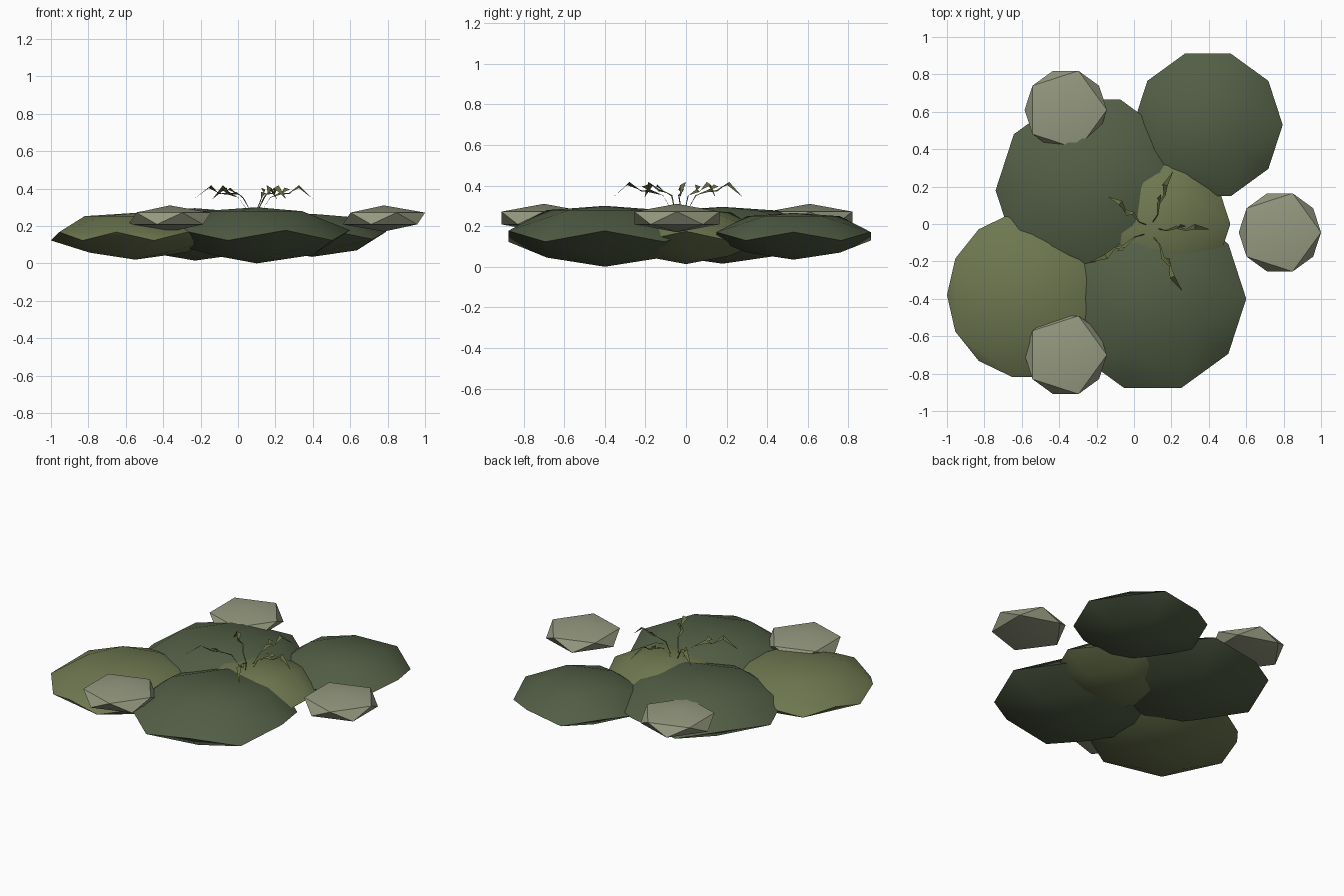
import bpy, bmesh, math
from mathutils import Vector

if "Cube" in bpy.data.objects:
    bpy.data.objects.remove(bpy.data.objects["Cube"], do_unlink=True)


def material(name, color):
    m = bpy.data.materials.new(name)
    m.use_nodes = True
    m.diffuse_color = (*color, 1)
    bsdf = m.node_tree.nodes["Principled BSDF"]
    bsdf.inputs["Base Color"].default_value = (*color, 1)
    bsdf.inputs["Roughness"].default_value = 0.9
    return m


dark_moss = material("dark moss", (0.085, 0.112, 0.060))
olive_moss = material("olive moss", (0.155, 0.185, 0.080))
pale_stone = material("pale stone", (0.30, 0.32, 0.215))
leaf_green = material("leaf green", (0.13, 0.15, 0.055))


def finish(bm, name, mat, smooth=True):
    mesh = bpy.data.meshes.new(name)
    bm.to_mesh(mesh)
    bm.free()
    mesh.materials.append(mat)
    ob = bpy.data.objects.new(name, mesh)
    bpy.context.collection.objects.link(ob)
    if smooth:
        bpy.ops.object.select_all(action="DESELECT")
        ob.select_set(True)
        bpy.context.view_layer.objects.active = ob
        bpy.ops.object.shade_smooth_by_angle(angle=math.radians(30))
    return ob


def ring(count, radius, z, turn=0.0):
    return [Vector((radius * math.cos(turn + math.tau * i / count),
                    radius * math.sin(turn + math.tau * i / count), z)) for i in range(count)]


def pebble(name, mat, center, radius, height, sides=10, domed=True):
    """Flattened faceted lump with a zigzag rim."""
    zig = 0.18 if domed else 0.45
    points = [Vector((0, 0, 1)), Vector((0, 0, -1))]
    points += ring(sides // 2, 1, zig)
    points += ring(sides // 2, 1, -zig, math.tau / sides)
    if domed:
        points += ring(sides // 2, 0.6, 0.86, math.tau / sides)
        points += ring(sides // 2, 0.6, -0.7)
    bm = bmesh.new()
    for p in points:
        bm.verts.new((p.x * radius, p.y * radius, p.z * height))
    bmesh.ops.convex_hull(bm, input=bm.verts[:])
    bmesh.ops.recalc_face_normals(bm, faces=bm.faces[:])
    ob = finish(bm, name, mat)
    ob.location = center
    return ob


# Moss cushions
pebble("front_cushion", dark_moss, (0.10, -0.40, 0.15), 0.50, 0.15)
pebble("back_right_cushion", dark_moss, (-0.23, 0.18, 0.155), 0.51, 0.14)
pebble("back_left_cushion", dark_moss, (0.395, 0.53, 0.15), 0.40, 0.115)
pebble("side_cushion", olive_moss, (-0.55, -0.38, 0.145), 0.45, 0.125, sides=14)
pebble("middle_cushion", olive_moss, (0.13, 0.0, 0.15), 0.385, 0.137)

# Stones
for name, x, y in (("left_stone", 0.78, -0.045), ("back_stone", -0.365, 0.61),
                   ("front_stone", -0.365, -0.70)):
    pebble(name, pale_stone, (x, y, 0.24), 0.22, 0.07, domed=False)


# Sprig: five thin arching, twisted blades
def blade(index, tip):
    root = Vector((0.09, -0.03, 0))
    out = Vector((*tip, 0)) - root
    side = Vector((-out.y, out.x, 0)).normalized()
    up = Vector((0, 0, 1))
    # fraction outward, height, half width, twist
    stations = ((0.08, 0.26, 0.002, 0.4), (0.26, 0.35, 0.004, -0.5), (0.45, 0.375, 0.011, 0.7),
                (0.60, 0.375, 0.006, -0.6), (0.76, 0.41, 0.016, 0.5), (1.0, 0.345, 0.001, 0))
    bm = bmesh.new()
    last = None
    for k, (f, z, w, twist) in enumerate(stations):
        c = root + out * f + up * z + side * (0.008 * (-1) ** (k + index))
        across = (side * math.cos(twist) + up * math.sin(twist)) * w
        pair = [bm.verts.new(c - across), bm.verts.new(c + across)]
        if last:
            bm.faces.new((last[0], pair[0], pair[1], last[1]))
        last = pair
    # small side leaflet near the bend
    c = root + out * 0.45 + up * 0.375
    d = out.normalized()
    bm.faces.new([bm.verts.new(p) for p in
                  (c, c + d * 0.05 + side * 0.012 + up * 0.02, c + d * 0.02 + side * 0.025 + up * 0.03)])
    finish(bm, f"sprig_blade_{index + 1}", leaf_green, smooth=False)


for i, tip in enumerate(((0.20, 0.28), (-0.13, 0.15), (-0.23, -0.21), (0.25, -0.36), (0.40, -0.02))):
    blade(i, tip)
